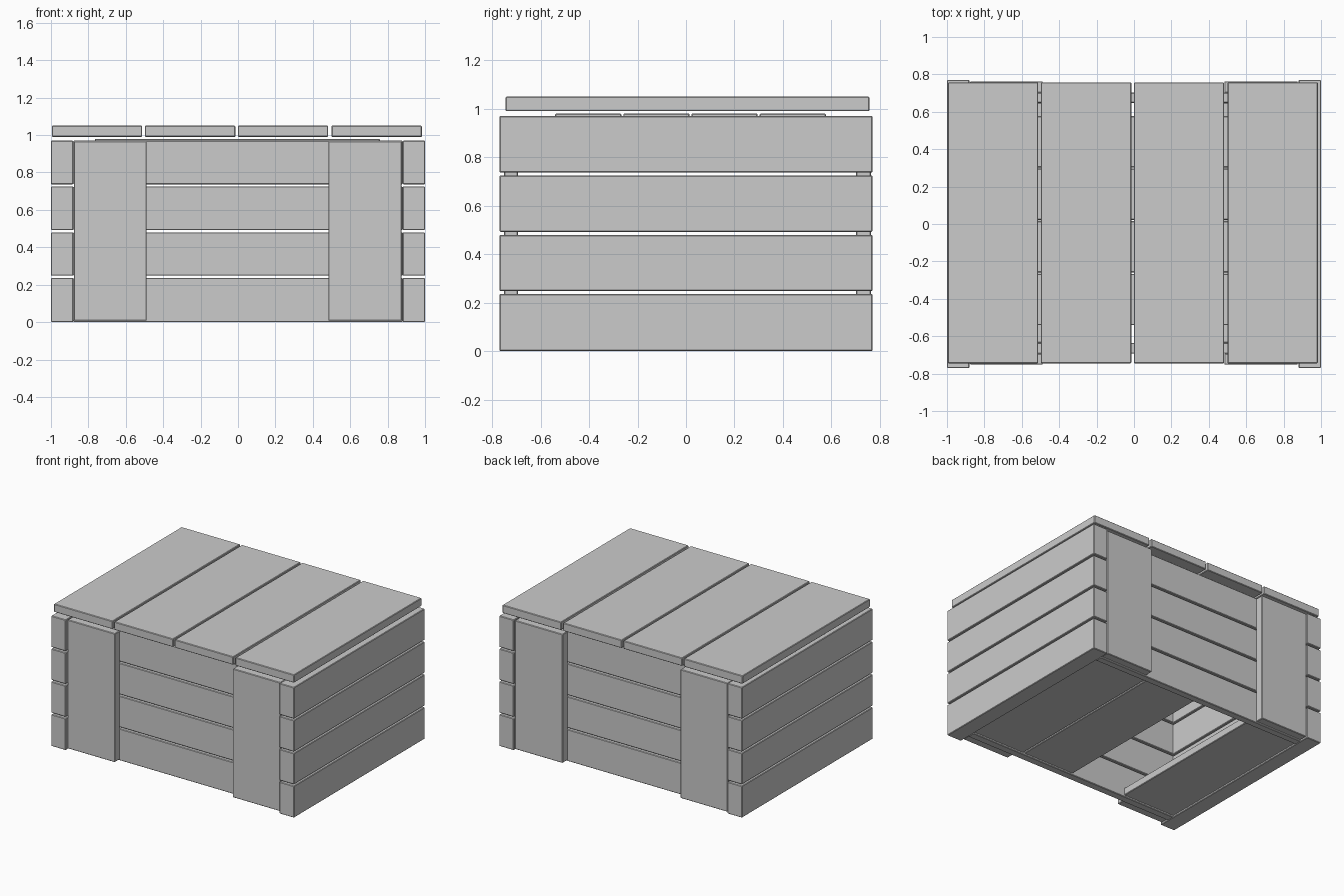
import bpy

if "Cube" in bpy.data.objects:
    bpy.data.objects.remove(bpy.data.objects["Cube"])


def board(name, x, y, z, bevel=0.004):
    """Box between (min, max) ranges, with slightly eased edges."""
    bpy.ops.mesh.primitive_cube_add(size=1, location=[(a + b) / 2 for a, b in (x, y, z)])
    ob = bpy.context.object
    ob.name = name
    ob.scale = [b - a for a, b in (x, y, z)]
    bpy.ops.object.transform_apply(location=False, rotation=False, scale=True)
    mod = ob.modifiers.new("eased_edges", 'BEVEL')
    mod.width = bevel
    mod.segments = 1
    return ob


# Four rows of slats around the crate
rows = [(0.0, 0.236), (0.248, 0.48), (0.492, 0.725), (0.737, 0.97)]
for i, z in enumerate(rows):
    board(f"left_slat_{i}", (-1.0, -0.88), (-0.77, 0.77), z)
    board(f"right_slat_{i}", (0.88, 1.0), (-0.77, 0.77), z)
    board(f"front_slat_{i}", (-0.88, 0.88), (-0.693, -0.635), z)
    board(f"back_slat_{i}", (-0.88, 0.88), (0.648, 0.702), z)

# Upright planks over the front and back slats
for side, x in (("left", (-0.877, -0.488)), ("right", (0.483, 0.875))):
    board(f"front_{side}_upright", x, (-0.752, -0.693), (0.008, 0.966))
    board(f"back_{side}_upright", x, (0.702, 0.763), (0.008, 0.966))

# Lid planks running front to back
for i, x in enumerate([(-0.995, -0.512), (-0.498, -0.014), (0.0, 0.482), (0.5, 0.983)]):
    board(f"lid_plank_{i}", x, (-0.745, 0.757), (0.99, 1.05))

# Inner boards running crosswise under the lid
for i in range(4):
    y = -0.54 + 0.281 * i
    board(f"lid_inner_board_{i}", (-0.765, 0.758), (y, y + 0.274), (0.925, 0.98))

# Floor planks, with one missing left of the centre
for i, x in enumerate([(-0.88, -0.445), (0.008, 0.435), (0.445, 0.88)]):
    board(f"floor_plank_{i}", x, (-0.635, 0.648), (0.01, 0.065))
